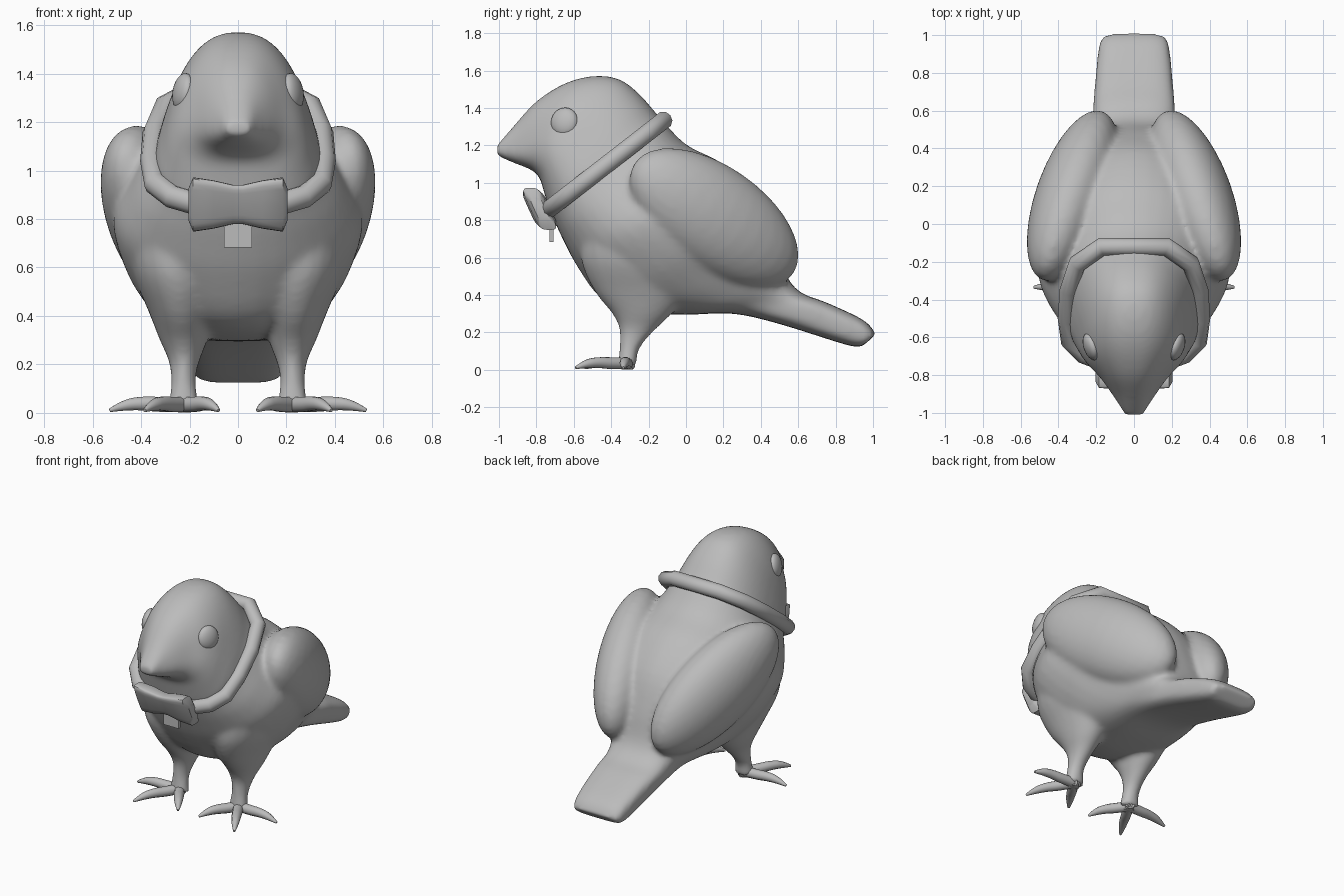
import bpy, bmesh, math
from mathutils import Vector, Matrix

old = bpy.data.objects.get("Cube")
if old:
    bpy.data.objects.remove(old)

grey = bpy.data.materials.new("plain grey")
grey.use_nodes = True
COL = (0.5, 0.5, 0.5, 1)
grey.diffuse_color = COL
grey.node_tree.nodes["Principled BSDF"].inputs["Base Color"].default_value = COL


def make_object(name, bm, smooth=True):
    bmesh.ops.recalc_face_normals(bm, faces=bm.faces)
    mesh = bpy.data.meshes.new(name)
    bm.to_mesh(mesh)
    bm.free()
    mesh.materials.append(grey)
    for p in mesh.polygons:
        p.use_smooth = smooth
    ob = bpy.data.objects.new(name, mesh)
    bpy.context.collection.objects.link(ob)
    return ob


def loft(bm, rings):
    """Skin a list of rings and cap both ends."""
    loops = [[bm.verts.new(p) for p in ring] for ring in rings]
    n = len(loops[0])
    for a, b in zip(loops, loops[1:]):
        for i in range(n):
            j = (i + 1) % n
            bm.faces.new((a[i], a[j], b[j], b[i]))
    bm.faces.new(loops[0])
    bm.faces.new(loops[-1])


def refine(rows, steps=4):
    """Smoothly interpolate between table rows."""
    out = []
    for i in range(len(rows) - 1):
        quad = zip(rows[max(i - 1, 0)], rows[i], rows[i + 1], rows[min(i + 2, len(rows) - 1)])
        quad = list(quad)
        for k in range(steps):
            t = k / steps
            out.append([b + .5 * t * (c - a + t * (2 * a - 5 * b + 4 * c - d
                                                   + t * (3 * (b - c) + d - a)))
                        for a, b, c, d in quad])
    return out + [rows[-1]]


def ring(centre, side, up, power=1.0, egg=0.0, n=40):
    """Oval ring; power squares it off, egg narrows its top."""
    out = []
    for i in range(n):
        a = math.tau * i / n
        c, s = math.cos(a), math.sin(a)
        s = math.copysign(abs(s) ** power, s)
        c = math.copysign(abs(c) ** power, c) * (1 - egg * s)
        out.append(centre + side * c + up * s)
    return out


def ellipsoid(bm, centre, axes, radii, seg=32):
    m = Matrix(axes).transposed() @ Matrix.Diagonal(radii)
    m = Matrix.Translation(centre) @ m.to_4x4()
    bmesh.ops.create_uvsphere(bm, u_segments=seg, v_segments=seg // 2, radius=1, matrix=m)


# Head, trunk and tail: top (y, z), bottom (y, z), half width, squareness, egg
trunk = [
    (-1.01, 1.20, -1.01, 1.145, .05, .7, 0), (-.92, 1.305, -.93, 1.11, .095, .8, .25),
    (-.80, 1.435, -.83, 1.07, .165, .8, .25), (-.65, 1.53, -.785, 1.03, .23, .8, .25),
    (-.50, 1.57, -.765, .97, .268, .8, .25), (-.36, 1.555, -.745, .90, .295, .8, .25),
    (-.25, 1.475, -.73, .86, .32, .8, .22), (-.14, 1.35, -.71, .81, .35, .85, .15),
    (0, 1.205, -.66, .70, .44, .95, .1), (.20, 1.10, -.58, .55, .515, 1, .05),
    (.38, .92, -.45, .38, .475, 1, 0), (.48, .70, -.25, .31, .38, .85, 0),
    (.54, .50, 0, .295, .29, .75, 0), (.62, .41, .25, .30, .23, .65, 0),
    (.75, .36, .50, .245, .215, .6, 0), (.95, .265, .87, .13, .19, .6, 0),
    (1.015, .19, .95, .13, .17, .6, 0)]
bm = bmesh.new()
rings = []
for ty, tz, by, bz, w, power, egg in refine(trunk):
    top, bot = Vector((0, ty, tz)), Vector((0, by, bz))
    rings.append(ring((top + bot) / 2, Vector((w, 0, 0)), (top - bot) / 2, power, egg))
loft(bm, rings)

# Wings and legs, fused into the body
leg = [(.75, .24, -.28, .22, .28), (.58, .245, -.27, .19, .29), (.42, .235, -.24, .135, .25),
       (.30, .225, -.235, .098, .16), (.22, .222, -.257, .066, .1), (.15, .225, -.288, .052, .066),
       (.09, .225, -.308, .055, .05), (.02, .225, -.315, .07, .055)]
for sx in (1, -1):
    along = Vector((-.27 * sx, .75, -.52)).normalized()
    out = Vector((.95 * sx, .1, .1))
    out = (out - along * out.dot(along)).normalized()
    ellipsoid(bm, (.325 * sx, .15, .81), (along, out, along.cross(out)), (.54, .195, .28))
    loft(bm, [ring(Vector((x * sx, y, z)), Vector((rx, 0, 0)), Vector((0, ry, 0)), n=24)
              for z, x, y, rx, ry in refine(leg)])
body = make_object("body", bm)
fuse = body.modifiers.new("fuse", 'REMESH')
fuse.mode = 'VOXEL'
fuse.voxel_size = .016
fuse.use_smooth_shade = True
soft = body.modifiers.new("soften", 'SMOOTH')
soft.factor = .5
soft.iterations = 12


def tube(name, points, depth, cyclic=False, radii=None, kind='POLY'):
    cu = bpy.data.curves.new(name, 'CURVE')
    cu.dimensions = '3D'
    cu.bevel_depth = depth
    cu.bevel_resolution = 3
    cu.use_fill_caps = True
    sp = cu.splines.new(kind)
    sp.points.add(len(points) - 1)
    for i, p in enumerate(points):
        sp.points[i].co = (*p, 1)
        sp.points[i].radius = radii[i] if radii else 1
    sp.use_cyclic_u = cyclic
    if kind == 'NURBS':
        sp.use_endpoint_u = True
        sp.order_u = 3
    sp.use_smooth = True
    cu.materials.append(grey)
    ob = bpy.data.objects.new(name, cu)
    bpy.context.collection.objects.link(ob)


# Toes and eyes
toe_tips = {"outer": (.53, -.335), "middle": (.385, -.59), "inner": (.08, -.54)}
for sx, side in ((1, "left"), (-1, "right")):
    for label, (tx, ty) in toe_tips.items():
        pts = [(sx * (.225 + (tx - .225) * t), -.315 + (ty + .315) * t, z)
               for t, z in ((-.1, .034), (.3, .034), (.55, .04), (.8, .033), (1, .01))]
        tube(f"{side}_{label}_toe", pts, .03, radii=(1.1, 1.1, 1, .8, .25), kind='NURBS')
    bm = bmesh.new()
    facing = Vector((sx, -.35, .2)).normalized()
    across = facing.cross(Vector((0, 0, 1))).normalized()
    ellipsoid(bm, (.227 * sx, -.65, 1.325), (facing, across, facing.cross(across)),
              (.038, .075, .078), 24)
    make_object(side + "_eye", bm)

# Collar: half the loop, mirrored
half = [(.17, -.12), (.30, -.21), (.345, -.35), (.355, -.50), (.34, -.62), (.27, -.69), (.15, -.735)]
loop = half + [(-x, y) for x, y in reversed(half)]
tube("collar", [(x, y, .845 + (y + .75) * .775) for x, y in loop], .049, cyclic=True)


# Bow tie: lofted across its width, pinched at the knot
def lean(x, y, z):
    return Vector((x, -.782 + y - z * .42, .86 + z * .92))


stations = [(-.205, .07, .03), (-.185, .122, .05), (-.10, .108, .06), (-.02, .088, .05)]
stations += [(-x, h, d) for x, h, d in reversed(stations)]
bm = bmesh.new()
loft(bm, [ring(lean(x, 0, 0), lean(0, d, 0) - lean(0, 0, 0),
               lean(0, 0, h) - lean(0, 0, 0), .45, n=24) for x, h, d in stations])
bow = make_object("bow_tie", bm)

# Ribbon end below the knot
bm = bmesh.new()
bmesh.ops.create_cube(bm, size=1, matrix=Matrix.Translation((0, -.72, .745))
                      @ Matrix.Diagonal((.115, .022, .125, 1)))
make_object("ribbon_end", bm, False)

bpy.ops.object.select_all(action='DESELECT')
bow.select_set(True)
bpy.context.view_layer.objects.active = bow
bpy.ops.object.shade_smooth_by_angle(angle=math.radians(40))
